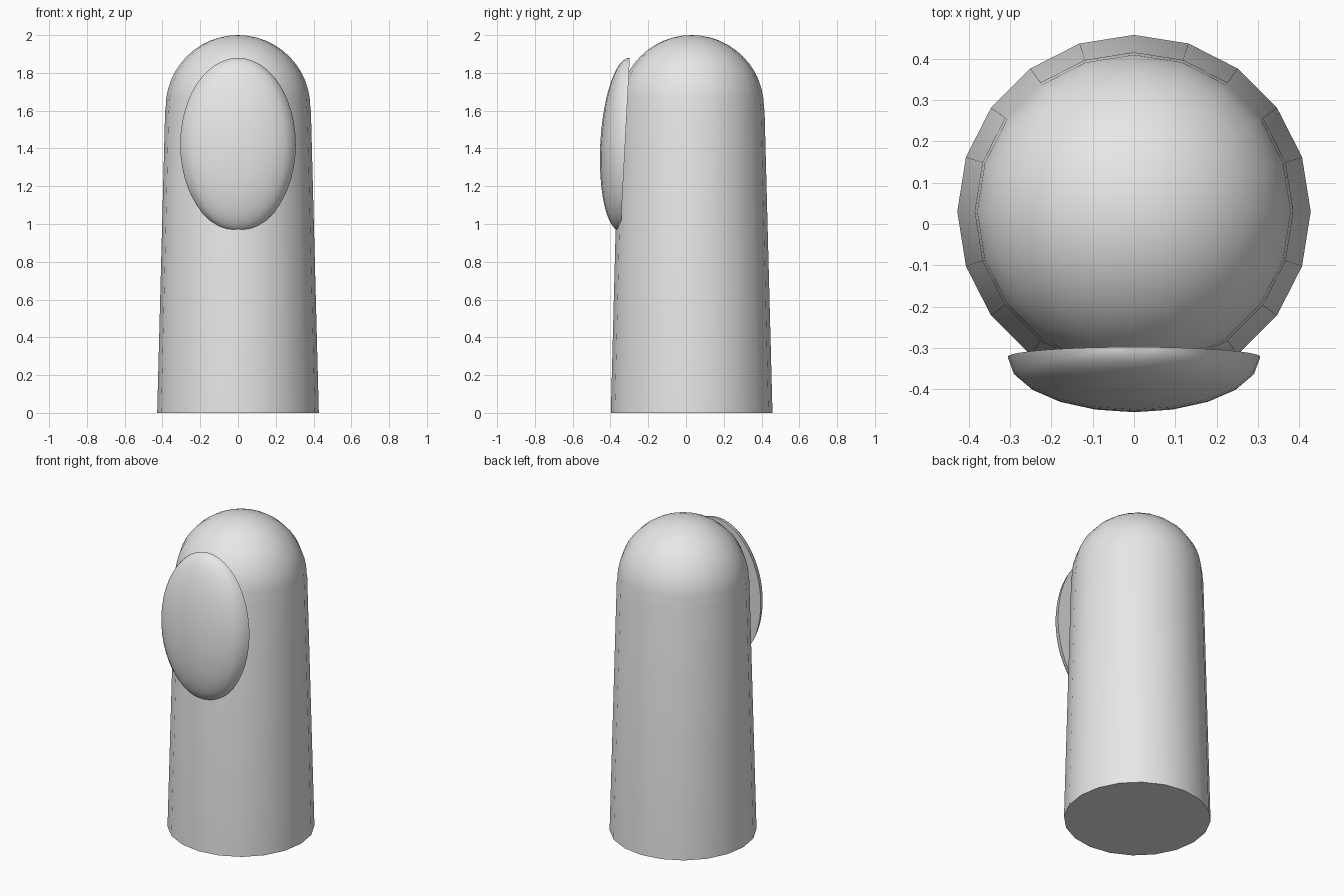
import bpy
import bmesh
from math import sin, cos, pi, radians
from mathutils import Matrix

SIDES = 20

cube = bpy.data.objects.get("Cube")
if cube:
    bpy.data.objects.remove(cube, do_unlink=True)

grey = bpy.data.materials.new("light_grey")
grey.use_nodes = True
grey.diffuse_color = (0.8, 0.8, 0.8, 1)
grey.node_tree.nodes["Principled BSDF"].inputs["Base Color"].default_value = grey.diffuse_color


def lathe(name, profile, turn, matrix):
    """Spin an (x, z) profile around z, cap the open side and place it."""
    bm = bmesh.new()
    verts = [bm.verts.new((x, 0, z)) for x, z in profile]
    edges = [bm.edges.new(pair) for pair in zip(verts, verts[1:])]
    bmesh.ops.spin(bm, geom=verts + edges, cent=(0, 0, 0), axis=(0, 0, 1),
                   angle=turn, steps=round(SIDES * turn / (2 * pi)))
    bmesh.ops.remove_doubles(bm, verts=bm.verts, dist=0.0001)
    rim = [e for e in bm.edges if e.is_boundary]
    bmesh.ops.contextual_create(bm, geom=rim)
    bm.transform(matrix)
    bmesh.ops.recalc_face_normals(bm, faces=bm.faces)
    mesh = bpy.data.meshes.new(name)
    bm.to_mesh(mesh)
    bm.free()
    mesh.materials.append(grey)
    obj = bpy.data.objects.new(name, mesh)
    bpy.context.collection.objects.link(obj)
    bpy.ops.object.select_all(action='DESELECT')
    obj.select_set(True)
    bpy.context.view_layer.objects.active = obj
    bpy.ops.object.shade_smooth_by_angle(angle=radians(30))
    return obj


def arc(radius, height, start, steps):
    """Points of a circle from the start angle up to the top pole."""
    angles = [start + (pi / 2 - start) * i / steps for i in range(steps + 1)]
    return [(radius * cos(a), height + radius * sin(a)) for a in angles]


# Tapered finger with a domed tip
lathe("finger", [(0.428, 0), (0.386, 1.6)] + arc(0.383, 1.617, 0, 12),
      2 * pi, Matrix.Translation((0, 0.03, 0)))

# Fingernail: half an ellipsoid, flat at the back and leaning with the finger
half_circle = [(-x, z) for x, z in arc(1, 0, -pi / 2, 24)]
lathe("fingernail", half_circle, pi,
      Matrix.Translation((0, -0.322, 1.42))
      @ Matrix.Rotation(radians(-3), 4, 'X')
      @ Matrix.Diagonal((0.306, 0.132, 0.46, 1)))
